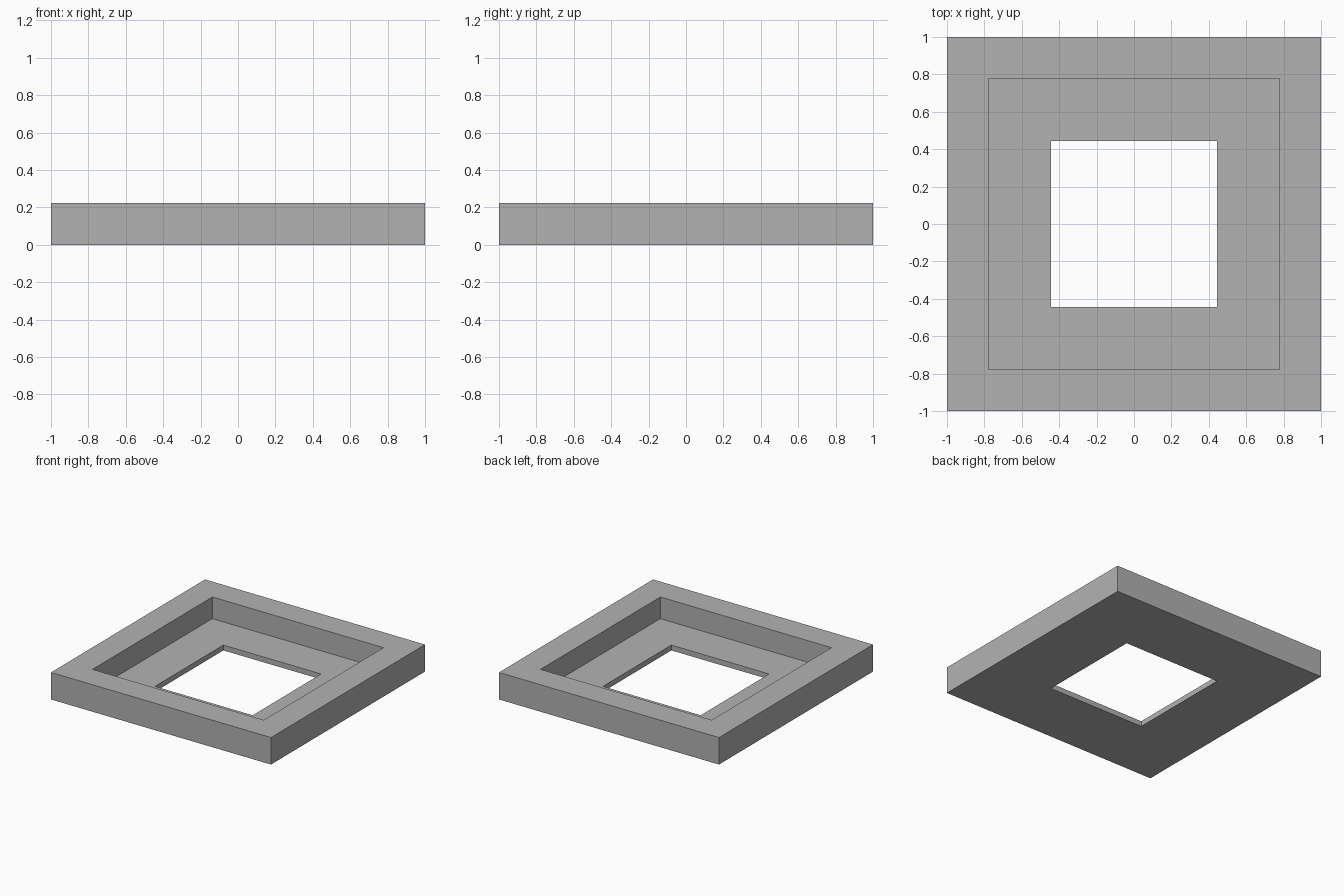
import bpy
import bmesh

cube = bpy.data.objects.get("Cube")
if cube:
    bpy.data.objects.remove(cube, do_unlink=True)

# Overall dimensions
OUTER, RECESS, HOLE = 1.0, 0.778, 0.444
HEIGHT, LEDGE = 0.222, 0.044

# Plain grey material
grey = bpy.data.materials.new("plain grey")
grey.use_nodes = True
colour = (0.448, 0.448, 0.448, 1)
grey.diffuse_color = colour
grey.node_tree.nodes["Principled BSDF"].inputs["Base Color"].default_value = colour


def square_ring(bm, half, z):
    """Four corner vertices of a centred square."""
    corners = [(-1, -1), (1, -1), (1, 1), (-1, 1)]
    return [bm.verts.new((x * half, y * half, z)) for x, y in corners]


# Stepped frame: cross-section (half width, height) swept around the square
profile = [(OUTER, 0), (OUTER, HEIGHT), (RECESS, HEIGHT),
           (RECESS, LEDGE), (HOLE, LEDGE), (HOLE, 0)]
bm = bmesh.new()
rings = [square_ring(bm, half, z) for half, z in profile]
for ring, following in zip(rings, rings[1:] + rings[:1]):
    for i in range(4):
        j = (i + 1) % 4
        bm.faces.new((ring[i], ring[j], following[j], following[i]))
bmesh.ops.recalc_face_normals(bm, faces=bm.faces)

mesh = bpy.data.meshes.new("stepped_square_frame")
bm.to_mesh(mesh)
bm.free()
mesh.materials.append(grey)
frame = bpy.data.objects.new("stepped_square_frame", mesh)
bpy.context.collection.objects.link(frame)
